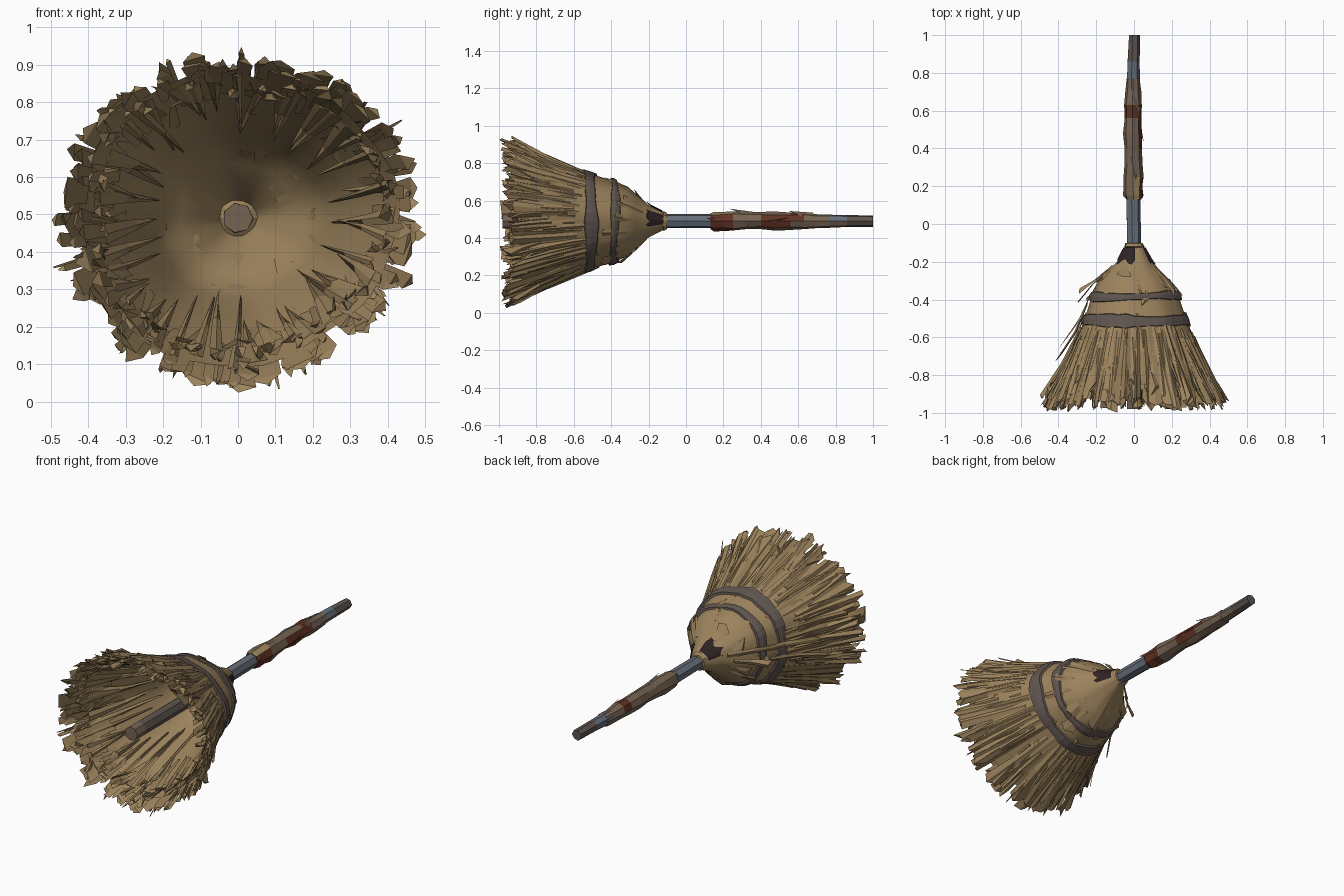
import bpy, bmesh, math, random
from mathutils import Vector

random.seed(7)
R = random.uniform
CZ = 0.49
TAU = math.tau

if "Cube" in bpy.data.objects:
    bpy.data.objects.remove(bpy.data.objects["Cube"], do_unlink=True)


def material(name, rgb):
    m = bpy.data.materials.new(name)
    m.use_nodes = True
    col = (*rgb, 1)
    m.diffuse_color = col
    b = m.node_tree.nodes["Principled BSDF"]
    b.inputs["Base Color"].default_value = col
    b.inputs["Roughness"].default_value = 0.9
    return m


STRAW = material("straw tan", (0.33, 0.225, 0.108))
DARK_STRAW = material("straw dark tan", (0.28, 0.19, 0.09))
BAND = material("band grey brown", (0.115, 0.09, 0.077))
STEEL = material("blue grey wood", (0.13, 0.155, 0.19))
CLOTH = material("wrap brown", (0.18, 0.125, 0.085))
RUST = material("rust red", (0.12, 0.032, 0.018))
STAIN = material("dark stain", (0.027, 0.016, 0.018))
TIP = material("handle grey brown", (0.11, 0.088, 0.075))

# Outline of the bristle head: (y, radius) from neck to rim
PROFILE = [(-0.10, 0.036), (-0.13, 0.052), (-0.20, 0.088), (-0.27, 0.15),
           (-0.31, 0.187), (-0.38, 0.218), (-0.52, 0.26), (-0.60, 0.29),
           (-0.75, 0.35), (-0.88, 0.40), (-1.0, 0.435)]


def head_radius(y, a):
    y = max(-1.0, min(-0.10, y))
    for (y0, r0), (y1, r1) in zip(PROFILE, PROFILE[1:]):
        if y >= y1:
            r = r0 + (r1 - r0) * (y - y0) / (y1 - y0)
            break
    return r * (1 + 0.03 * math.sin(3 * a + 1) + 0.015 * math.sin(8 * a))


def head_point(y, a, lift=0.0):
    r = head_radius(y, a) + lift
    return Vector((1.05 * r * math.cos(a), y, CZ + 0.98 * r * math.sin(a)))


def finish(name, bm, mats, smooth=None):
    bmesh.ops.recalc_face_normals(bm, faces=bm.faces[:])
    me = bpy.data.meshes.new(name)
    bm.to_mesh(me)
    bm.free()
    ob = bpy.data.objects.new(name, me)
    bpy.context.collection.objects.link(ob)
    for m in mats:
        me.materials.append(m)
    if smooth:
        bpy.ops.object.select_all(action="DESELECT")
        ob.select_set(True)
        bpy.context.view_layer.objects.active = ob
        bpy.ops.object.shade_smooth_by_angle(angle=math.radians(smooth))


def skin(bm, rings, closed=True, caps=False, rule=None):
    """Join rows of points with quads; rule(face centre) gives the material."""
    rows = [[bm.verts.new(p) for p in ring] for ring in rings]
    n = len(rows[0])
    faces = []
    for a, b in zip(rows, rows[1:]):
        for i in range(n if closed else n - 1):
            j = (i + 1) % n
            faces.append(bm.faces.new((a[i], a[j], b[j], b[i])))
    if caps:
        faces += [bm.faces.new(rows[0]), bm.faces.new(rows[-1])]
    if rule:
        for f in faces:
            f.material_index = rule(f.calc_center_median())


# Hollow bristle head
SEG = 40
angles = [TAU * i / SEG for i in range(SEG)]
bm = bmesh.new()
skin(bm, [[head_point(y, a) for a in angles] for y, r in PROFILE[:-1]])
finish("bristle_head", bm, [STRAW], 35)


# Straws and flaps: ridged strips that follow the head
def straw(bm, a, y0, y1, lift0, lift1, w0, w1, drift=0.0, ragged=0.03, thick=0.018):
    rings = []
    for t in (0, 0.5, 1):
        y = y0 + (y1 - y0) * t
        lift = lift0 + (lift1 - lift0) * t * t
        w = w0 + (w1 - w0) * t
        mid = a + drift * t
        half = w / max(0.08, head_radius(y, mid))
        ring = []
        for side in (-1, 0, 1):
            yy = max(-1.0, y + (R(-ragged, ragged) if t == 1 else 0))
            up = thick * (0.3 + 0.7 * t) * R(0.5, 1.2) if side == 0 else R(-0.004, 0.004)
            ring.append(head_point(yy, mid + side * half, lift + up))
        rings.append(ring)
    shade = int(random.random() < 0.25)
    skin(bm, rings, caps=True, rule=lambda c: shade)


# Layer: count, start range, end range, start lift, end lift range, end half width
LAYERS = [(70, (-0.62, -0.46), (-0.97, -0.92), 0.002, (0.0, 0.03), (0.015, 0.042)),
          (80, (-0.78, -0.55), (-0.97, -0.88), 0.004, (-0.01, 0.045), (0.004, 0.022)),
          (75, (-0.82, -0.68), (-0.97, -0.88), -0.012, (-0.07, -0.01), (0.008, 0.026))]
bm = bmesh.new()
for count, start, end, lift0, lift1, width in LAYERS:
    for i in range(count):
        straw(bm, TAU * (i + R(-0.4, 0.4)) / count, R(*start), R(*end), lift0,
              R(*lift1), R(0.006, 0.016), R(*width), R(-0.08, 0.08))
# Sharp stray spikes around the rim
for i in range(50):
    straw(bm, TAU * (i + R(-0.5, 0.5)) / 50, R(-0.8, -0.6), R(-0.97, -0.85), 0.0,
          R(-0.09, 0.05), 0.016, 0.002, R(-0.2, 0.2), 0.01, 0.01)
for a, lift in ((-1.35, 0.045), (3.42, 0.07), (0.57, 0.07), (1.45, 0.02)):
    straw(bm, a, -0.62, -0.96, 0.0, lift, 0.016, 0.002, 0, 0.005, 0.006)
finish("straw_skirt", bm, [STRAW, DARK_STRAW])

# Folded shards lining the hollow, tapering towards the neck
bm = bmesh.new()
for i in range(44):
    straw(bm, TAU * (i + R(-0.4, 0.4)) / 44, R(-0.95, -0.86), R(-0.66, -0.4),
          R(-0.05, -0.01), -0.012, R(0.012, 0.036), 0.003, R(-0.12, 0.12), 0.02, -0.016)
finish("inner_straws", bm, [STRAW, DARK_STRAW])

# Loose flaps on the shoulder and stragglers hanging on the right side
bm = bmesh.new()
for i in range(16):
    y = R(-0.32, -0.2)
    straw(bm, TAU * (i + R(-0.3, 0.3)) / 16, y, y - R(0.06, 0.16), 0.0,
          R(0.006, 0.02), 0.012, R(0.012, 0.045), R(-0.1, 0.1), 0.02, 0.008)
for a, y0, y1, lift in ((2.9, -0.22, -0.42, 0.06), (3.2, -0.24, -0.36, 0.07),
                        (3.0, -0.36, -0.64, 0.07), (3.3, -0.42, -0.72, 0.06),
                        (3.1, -0.55, -0.92, 0.06), (2.8, -0.6, -0.86, 0.05)):
    straw(bm, a, y0, y1, 0.01, lift, 0.012, 0.015, 0.05, 0.03, 0.015)
finish("loose_flaps", bm, [STRAW, DARK_STRAW])

# Two ragged binding bands of uneven width
for name, mid, half, phase in (("upper_band", -0.382, 0.025, 0.5),
                               ("lower_band", -0.51, 0.036, 2.0)):
    bm = bmesh.new()
    spans = []
    for a in angles:
        c = mid + 0.006 * math.sin(2 * a + phase)
        h = half * (0.85 + 0.2 * math.sin(3 * a + phase) + R(-0.12, 0.12))
        spans.append((c, h))
    skin(bm, [[head_point(c - h * t, a, lift) for (c, h), a in zip(spans, angles)]
              for t, lift in ((-1, 0.001), (-0.9, 0.012), (0, 0.015), (0.9, 0.012), (1, 0.001))])
    finish(name, bm, [BAND])

# Dark stains wrapped on the neck
for name, a0, a1 in (("neck_stain_right", 1.5, 2.8), ("neck_stain_left", -0.3, 0.65)):
    bm = bmesh.new()
    steps = [a0 + (a1 - a0) * i / 7 for i in range(8)]
    ends = [-0.2 + R(-0.02, 0.02) for a in steps]
    skin(bm, [[head_point(-0.125 + (e + 0.125) * t, a, 0.008)
               for a, e in zip(steps, ends)] for t in (0, 0.35, 0.7, 1)], closed=False)
    finish(name, bm, [STAIN])


# Handle and its parts run along y as slightly uneven rods
def rod(name, stations, sides, jitter, mats, rule=None):
    bm = bmesh.new()
    rings = []
    for y, r in stations:
        cx = -0.008 * math.sin(max(0, y) * math.pi)
        rings.append([(cx + q * math.cos(TAU * i / sides), y,
                       CZ + q * math.sin(TAU * i / sides))
                      for i in range(sides) for q in [r * R(1 - jitter, 1 + jitter)]])
    skin(bm, rings, caps=True, rule=rule)
    finish(name, bm, mats)


def rod_colour(c):
    if c.y > 0.72:
        return 0 if c.y > 0.86 else (1 if c.z > CZ - 0.005 else 2)
    return 1 if c.y > -0.12 else (2 if c.y < -0.9 else 0)


rod("handle", [(-0.98, 0.041), (-0.9, 0.04), (-0.12, 0.039), (0.15, 0.039),
               (0.5, 0.037), (0.72, 0.036), (0.86, 0.033), (1.0, 0.03)], 7, 0.05,
    [TIP, STEEL, CLOTH], rod_colour)

# Ragged collar where the handle leaves the straw
rod("neck_collar", [(-0.135, 0.034), (-0.12, 0.054), (-0.102, 0.046), (-0.1, 0.034)],
    10, 0.08, [STRAW])


# Cloth wrap with rust patches and a pale torn strip
def wrap_colour(c):
    outer = c.x > -0.02
    if c.y < 0.25 and outer:
        return 1 if c.z < CZ + 0.022 else 2
    if 0.40 < c.y < 0.56 and outer and abs(c.z - CZ) < 0.03:
        return 1
    return int(0.56 < c.y < 0.63 and c.z > CZ - 0.01)


rod("handle_wrap", [(0.13, 0.041), (0.15, 0.05), (0.20, 0.054), (0.25, 0.052),
                    (0.32, 0.047), (0.40, 0.045), (0.48, 0.049), (0.56, 0.046),
                    (0.63, 0.045), (0.70, 0.041), (0.77, 0.036)], 8, 0.11,
    [CLOTH, RUST, STRAW], wrap_colour)

# Torn cloth flaps lifting off the wrap
bm = bmesh.new()
for x, y, z, rust in ((0.035, 0.50, 0.0, 1), (0.037, 0.18, 0.01, 1),
                      (0.01, 0.30, 0.045, 0), (0.02, 0.62, 0.035, 0)):
    out = Vector((x, 0, z)).normalized()
    side = out.cross(Vector((0, 1, 0)))
    p = Vector((x - 0.005, y, CZ + z))
    pts = [p + side * 0.02 + Vector((0, 0.06, 0)), p - side * 0.02,
           p + out * 0.022 - Vector((0, 0.07, 0))]
    f = bm.faces.new([bm.verts.new(v) for v in pts])
    f.material_index = rust
finish("wrap_flaps", bm, [CLOTH, RUST])
